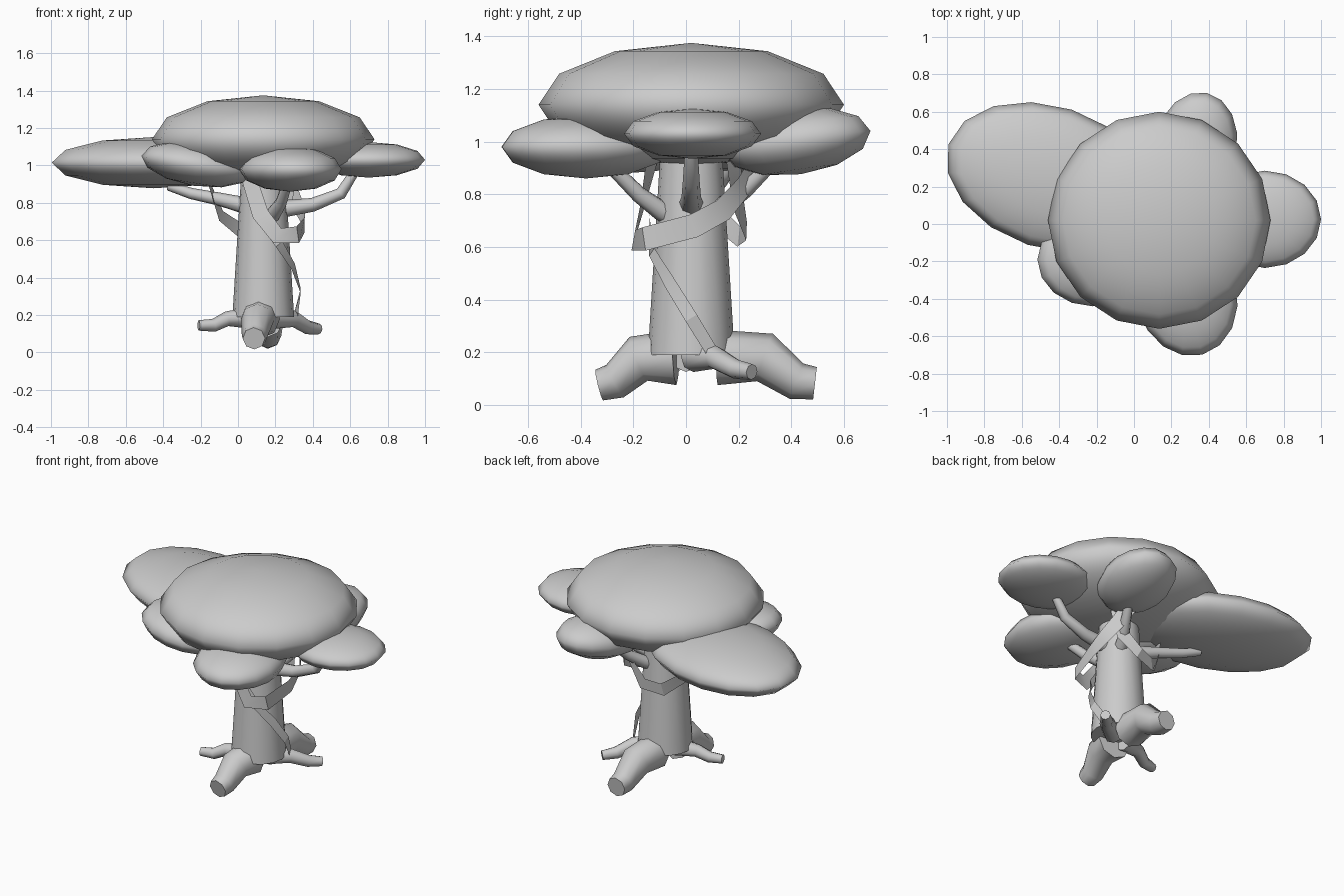
import bpy, bmesh, math
from mathutils import Vector

AXIS = Vector((0.135, 0.02, 0))


def smooth(ob, angle=50):
    bpy.ops.object.select_all(action='DESELECT')
    ob.select_set(True)
    bpy.context.view_layer.objects.active = ob
    bpy.ops.object.shade_smooth_by_angle(angle=math.radians(angle))


def lobe(name, loc, scale, turn=0, tilt_x=0, tilt_y=0):
    bpy.ops.mesh.primitive_uv_sphere_add(
        segments=16, ring_count=6, radius=1, location=loc,
        rotation=[math.radians(a) for a in (tilt_x, tilt_y, turn)])
    ob = bpy.context.object
    ob.name = name
    ob.scale = scale
    smooth(ob, 70)


def tube(name, pts):
    # pts: (x, y, z, radius)
    cu = bpy.data.curves.new(name, 'CURVE')
    cu.dimensions = '3D'
    cu.bevel_depth = 1
    cu.bevel_resolution = 2
    cu.use_fill_caps = True
    sp = cu.splines.new('POLY')
    sp.points.add(len(pts) - 1)
    for p, (x, y, z, r) in zip(sp.points, pts):
        p.co = (x, y, z, 1)
        p.radius = r
    ob = bpy.data.objects.new(name, cu)
    bpy.context.collection.objects.link(ob)
    bpy.ops.object.select_all(action='DESELECT')
    ob.select_set(True)
    bpy.context.view_layer.objects.active = ob
    bpy.ops.object.convert(target='MESH')
    smooth(bpy.context.object)


def ribbon(name, pts, width):
    # flat strip whose width lies along the trunk surface
    pts = [Vector(p) for p in pts]
    bm = bmesh.new()
    last = None
    for i, p in enumerate(pts):
        tangent = pts[min(i + 1, len(pts) - 1)] - pts[max(i - 1, 0)]
        radial = p - AXIS
        radial.z = 0
        side = tangent.cross(radial).normalized() * width / 2
        pair = [bm.verts.new(p + side), bm.verts.new(p - side)]
        if last:
            bm.faces.new((last[0], last[1], pair[1], pair[0]))
        last = pair
    me = bpy.data.meshes.new(name)
    bm.to_mesh(me)
    bm.free()
    ob = bpy.data.objects.new(name, me)
    bpy.context.collection.objects.link(ob)
    smooth(ob, 30)


# Canopy
lobe("main_canopy", (0.135, 0.02, 1.14), (0.595, 0.58, 0.235))
lobe("large_left_canopy", (-0.45, 0.25, 1.015), (0.57, 0.38, 0.137), turn=-18)
lobe("right_canopy", (0.70, 0.025, 1.03), (0.30, 0.26, 0.095))
lobe("front_right_canopy", (0.28, -0.38, 0.98), (0.27, 0.33, 0.12), turn=15)
lobe("back_right_canopy", (0.33, 0.42, 1.0), (0.22, 0.29, 0.125), turn=-12, tilt_x=8)
lobe("front_left_canopy", (-0.22, -0.19, 1.005), (0.30, 0.25, 0.115), tilt_y=9)

# Trunk
bpy.ops.mesh.primitive_cone_add(vertices=16, radius1=0.165, radius2=0.115,
                                depth=0.81, location=(0.135, 0.02, 0.595))
trunk = bpy.context.object
trunk.name = "trunk"
smooth(trunk)

# Roots
tube("front_root", [(0.12, -0.04, 0.18, 0.105), (0.105, -0.18, 0.175, 0.09),
                    (0.09, -0.27, 0.09, 0.07), (0.085, -0.33, 0.075, 0.06)])
tube("back_root", [(0.14, 0.12, 0.18, 0.105), (0.15, 0.3, 0.18, 0.095),
                   (0.16, 0.42, 0.09, 0.072), (0.16, 0.49, 0.082, 0.062)])
tube("left_root", [(0.08, 0.0, 0.185, 0.06), (-0.06, -0.03, 0.18, 0.04),
                   (-0.13, -0.06, 0.145, 0.035), (-0.21, -0.08, 0.145, 0.028)])
tube("right_root", [(0.18, 0.03, 0.185, 0.06), (0.30, 0.11, 0.18, 0.045),
                    (0.37, 0.19, 0.135, 0.038), (0.43, 0.25, 0.125, 0.03)])

# Branches holding up the outer canopy
tube("left_branch", [(0.1, 0.02, 0.77, 0.05), (-0.1, 0.08, 0.82, 0.035),
                     (-0.25, 0.13, 0.85, 0.03), (-0.37, 0.16, 0.89, 0.025)])
tube("right_branch", [(0.18, 0.02, 0.76, 0.05), (0.40, 0.02, 0.79, 0.037),
                      (0.55, 0.02, 0.85, 0.032), (0.62, 0.02, 0.96, 0.025)])
tube("front_branch", [(0.16, -0.02, 0.70, 0.045), (0.19, -0.10, 0.74, 0.038),
                      (0.23, -0.18, 0.80, 0.032), (0.27, -0.30, 0.92, 0.026)])
tube("back_branch", [(0.17, 0.06, 0.71, 0.045), (0.21, 0.15, 0.76, 0.038),
                     (0.26, 0.23, 0.82, 0.032), (0.31, 0.33, 0.92, 0.026)])

# Hanging vines
ribbon("front_vine", [(0.24, 0.28, 0.95), (0.30, 0.22, 0.83), (0.345, 0.14, 0.74),
                      (0.355, 0.03, 0.68), (0.32, -0.16, 0.63), (0.21, -0.2, 0.625),
                      (0.12, -0.17, 0.74), (0.06, -0.13, 0.93)], 0.09)
ribbon("back_vine", [(-0.16, 0.02, 0.92), (-0.09, 0.1, 0.73), (0.03, 0.2, 0.64),
                     (0.15, 0.23, 0.66), (0.25, 0.2, 0.76), (0.28, 0.18, 0.93)], 0.08)
ribbon("trunk_vine", [(0.12, -0.14, 0.72), (0.22, -0.13, 0.58), (0.295, -0.06, 0.46),
                      (0.335, 0.02, 0.33), (0.31, 0.1, 0.2)], 0.05)
